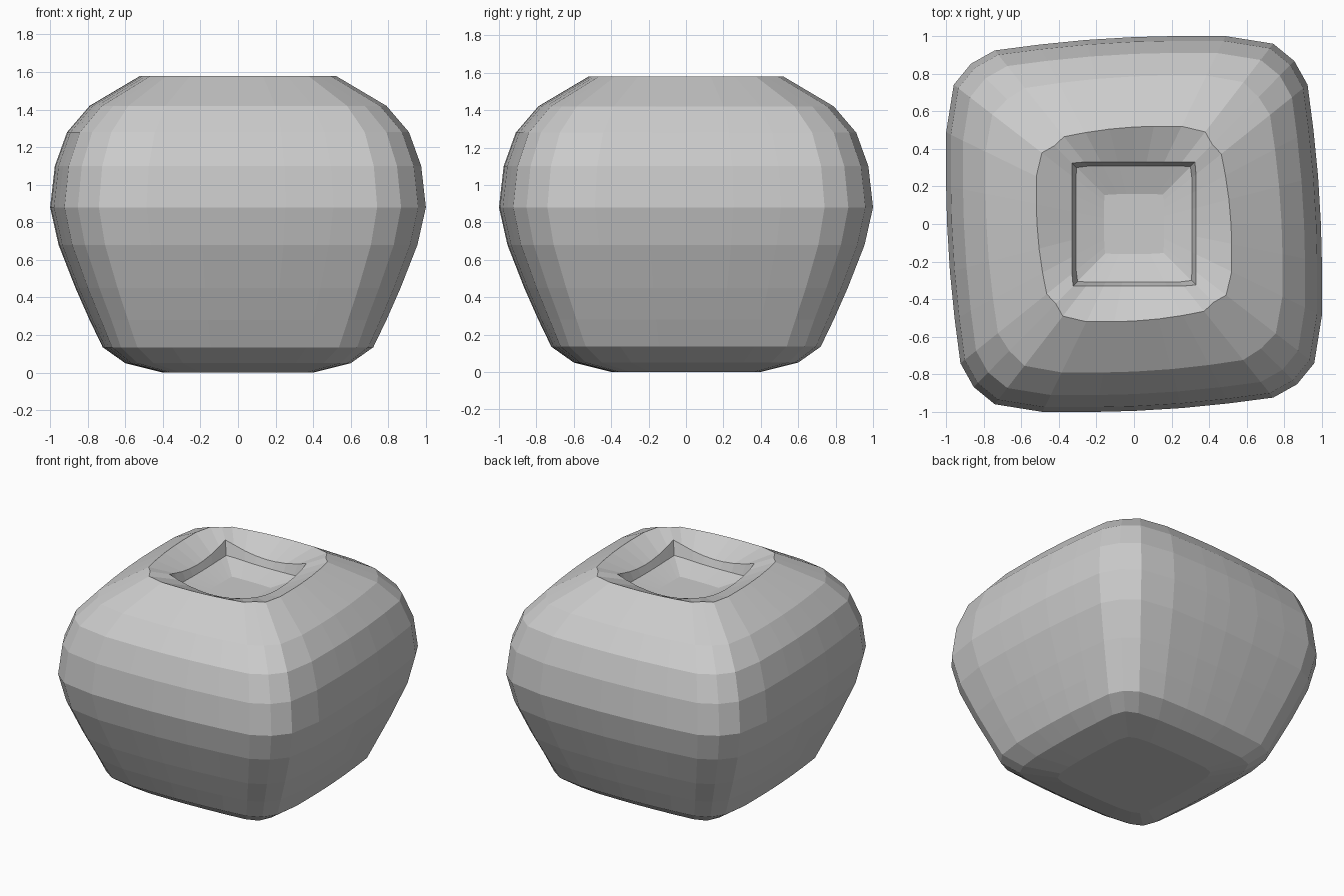
import bpy, bmesh
from mathutils import Vector

if "Cube" in bpy.data.objects:
    bpy.data.objects.remove(bpy.data.objects["Cube"])

# One side of the swirled, rounded-square outline at the widest level
SIDE = [(.855, -.84), (.945, -.73), (.985, -.48), (.985, -.2),
        (.98, 0), (.965, .25), (.94, .5), (.91, .73)]
outline = []
side = [Vector(p) for p in SIDE]
for _ in range(4):
    outline += side
    side = [Vector((-p.y, p.x)) for p in side]

# Rings: height, half width, squareness (1 = square), corner lift
RINGS = [
    (0.00, .40, .3, 0), (0.05, .60, .3, 0), (0.135, .72, .1, 0),
    (0.28, .79, 0, 0), (0.45, .865, 0, 0), (0.68, .955, 0, 0),
    (0.88, 1.0, 0, 0), (1.10, .975, 0, 0), (1.28, .91, 0, 0),
    (1.42, .79, -.1, 0), (1.58, .52, -.4, 0),
    # sunken opening
    (1.49, .33, 1, .06), (1.44, .31, .9, .01), (1.39, .16, .8, 0),
]


def ring_points(z, r, square, lift):
    for p in outline:
        a, b = abs(p.x), abs(p.y)
        box = p / max(a, b)
        q = (p / .985).lerp(box, square) * r
        yield Vector((q.x, q.y, z + lift * (min(a, b) / max(a, b)) ** 2))


# Rounded body lofted from bottom to the opening floor
bm = bmesh.new()
loops = [[bm.verts.new(c) for c in ring_points(*ring)] for ring in RINGS]
n = len(outline)
for lo, hi in zip(loops, loops[1:]):
    for i in range(n):
        j = (i + 1) % n
        bm.faces.new((lo[i], lo[j], hi[j], hi[i]))
bm.faces.new(loops[0][::-1])
bm.faces.new(loops[-1])
bmesh.ops.recalc_face_normals(bm, faces=bm.faces)

mesh = bpy.data.meshes.new("rounded_body")
bm.to_mesh(mesh)
bm.free()
body = bpy.data.objects.new("rounded_body", mesh)
bpy.context.collection.objects.link(body)
